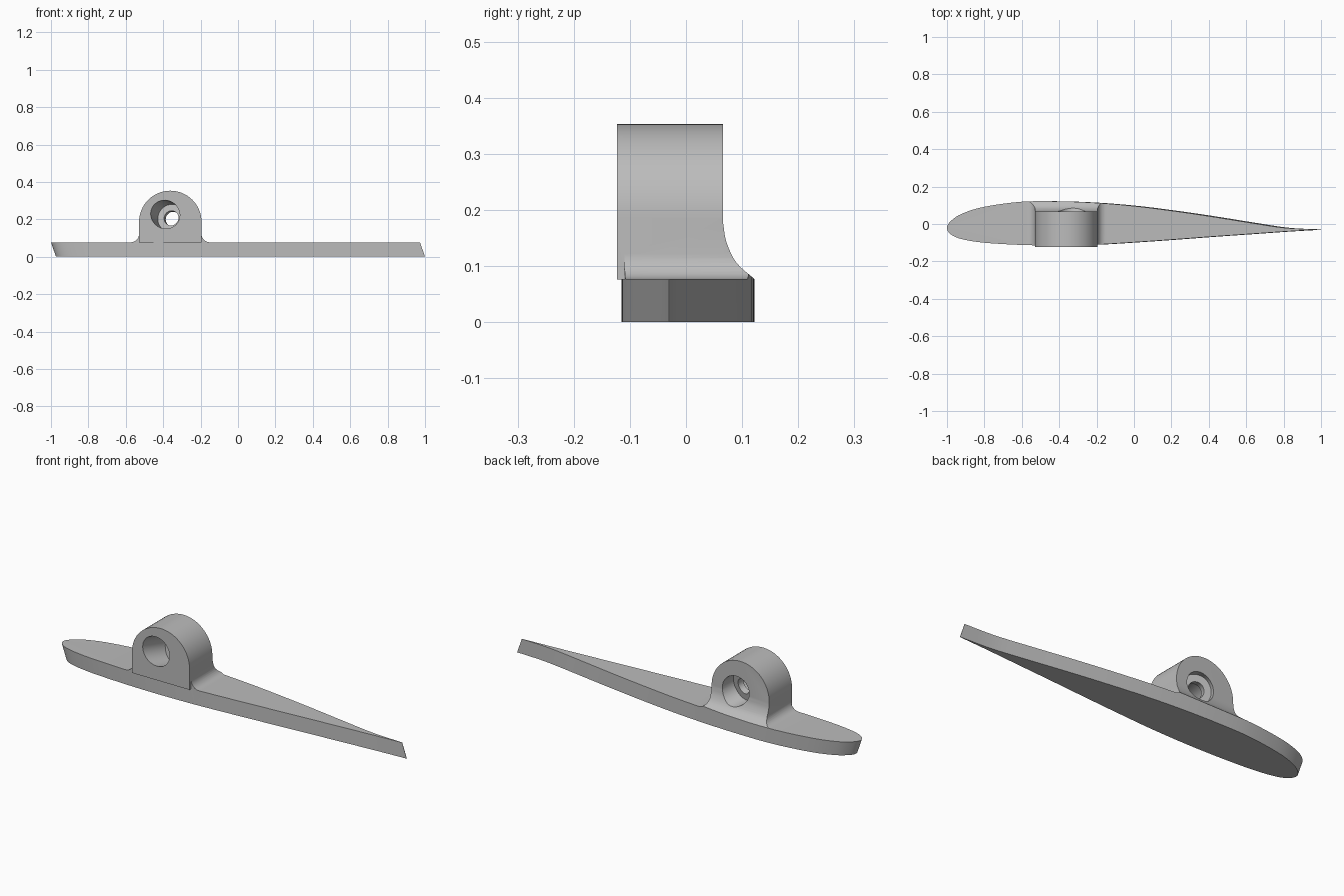
import bpy
import bmesh
from math import cos, sin, pi
from mathutils import Vector, Matrix

cube = bpy.data.objects.get("Cube")
if cube:
    bpy.data.objects.remove(cube, do_unlink=True)

grey = bpy.data.materials.new("plain grey")
grey.use_nodes = True
grey.diffuse_color = (0.5, 0.5, 0.5, 1)
grey.node_tree.nodes["Principled BSDF"].inputs["Base Color"].default_value = (0.5, 0.5, 0.5, 1)


def finish(name, bm):
    bmesh.ops.recalc_face_normals(bm, faces=bm.faces)
    mesh = bpy.data.meshes.new(name)
    bm.to_mesh(mesh)
    bm.free()
    mesh.materials.append(grey)
    obj = bpy.data.objects.new(name, mesh)
    bpy.context.collection.objects.link(obj)
    return obj


def prism(name, points, offset):
    """Solid from a closed 3D outline pushed along an offset."""
    bm = bmesh.new()
    face = bm.faces.new([bm.verts.new(p) for p in points])
    new = bmesh.ops.extrude_face_region(bm, geom=[face])["geom"]
    bmesh.ops.translate(bm, vec=Vector(offset),
                        verts=[v for v in new if isinstance(v, bmesh.types.BMVert)])
    return finish(name, bm)


def combine(target, tool, operation):
    """Apply a boolean and discard the tool."""
    mod = target.modifiers.new("cut", 'BOOLEAN')
    mod.operation, mod.solver, mod.object = operation, 'EXACT', tool
    graph = bpy.context.evaluated_depsgraph_get()
    mesh = bpy.data.meshes.new_from_object(target.evaluated_get(graph))
    target.modifiers.clear()
    target.data = mesh
    bpy.data.objects.remove(tool, do_unlink=True)


def spline(keys, steps=5):
    """Smooth open path through 2D key points."""
    k = [Vector(p) for p in keys]
    k = [2 * k[0] - k[1]] + k + [2 * k[-1] - k[-2]]
    path = []
    for a, b, c, d in zip(k, k[1:], k[2:], k[3:]):
        for i in range(steps):
            t = i / steps
            path.append(0.5 * (2 * b + (c - a) * t + (2 * a - 5 * b + 4 * c - d) * t * t
                               + (3 * b - a - 3 * c + d) * t ** 3))
    return path + [k[-2]]


def arc(cx, cz, r, start, end, n):
    return [(cx + r * cos(start + (end - start) * i / n),
             cz + r * sin(start + (end - start) * i / n)) for i in range(n + 1)]


TOP = 0.077
LEAN = 0.027

# Wing-shaped outline, from tail around the nose and back
outline = spline([(0.973, -0.029), (0.8, -0.02), (0.6, 0.01), (0.4, 0.042), (0.2, 0.071),
                  (0, 0.096), (-0.2, 0.113), (-0.4, 0.121), (-0.6, 0.119), (-0.8, 0.092),
                  (-0.92, 0.055), (-0.98, 0.015), (-1, -0.02), (-0.98, -0.055),
                  (-0.92, -0.081), (-0.8, -0.1), (-0.6, -0.112), (-0.4, -0.115),
                  (-0.2, -0.11), (0, -0.098), (0.2, -0.084), (0.4, -0.069),
                  (0.6, -0.055), (0.8, -0.041), (0.973, -0.031)])
body = prism("winged_mount", [(x, y, TOP) for x, y in outline], (LEAN, 0, -TOP))

# Lug with side fillets, then shaped by the back fillet and the plate edge
CX, R, F = -0.362, 0.167, 0.045
BASE = TOP - 0.006
round_top = arc(CX, 0.186, R, 0, pi, 32)
front = ([(CX + R + F, BASE)] + arc(CX + R + F, TOP + F, F, 1.5 * pi, pi, 8)
         + round_top + arc(CX - R - F, TOP + F, F, 0, -pi / 2, 8) + [(CX - R - F, BASE)])
flange = prism("flange", [(x, -0.2, z) for x, z in front], (0, 0.4, 0))
back = spline([(0.066, 0.178), (0.072, 0.143), (0.09, 0.106), (0.122, TOP)], 4)
side = [(-0.2, 0), (-0.2, 0.5), (0.066, 0.5)] + [tuple(p) for p in back] + [(0.122, 0)]
combine(flange, prism("side", [(-1, y, z) for y, z in side], (1.5, 0, 0)), 'INTERSECT')
combine(flange, prism("edge", [(x, y, 0) for x, y in outline], (0, 0, 0.6)), 'INTERSECT')
combine(body, flange, 'UNION')

# Lug core, standing slightly proud of the plate's front edge
core = [(CX + R, TOP - 0.001)] + round_top + [(CX - R, TOP - 0.001)]
combine(body, prism("core", [(x, -0.123, z) for x, z in core], (0, 0.188, 0)), 'UNION')

# Slanted bolt hole with a wide pocket at each end
start, end = Vector((-0.389, -0.123, 0.226)), Vector((-0.335, 0.066, 0.193))
axis = end - start
for radius, t0, t1 in ((0.075, -0.3, 0.6), (0.04, 0.4, 0.9), (0.075, 0.76, 1.6)):
    bm = bmesh.new()
    place = (Matrix.Translation(start + axis * (t0 + t1) / 2)
             @ axis.to_track_quat('Z', 'Y').to_matrix().to_4x4())
    bmesh.ops.create_cone(bm, cap_ends=True, segments=40, radius1=radius, radius2=radius,
                          depth=axis.length * (t1 - t0), matrix=place)
    combine(body, finish("bore", bm), 'DIFFERENCE')

# Smooth curved walls, crisp edges
bpy.ops.object.select_all(action='DESELECT')
body.select_set(True)
bpy.context.view_layer.objects.active = body
bpy.ops.object.shade_smooth_by_angle(angle=0.5)
